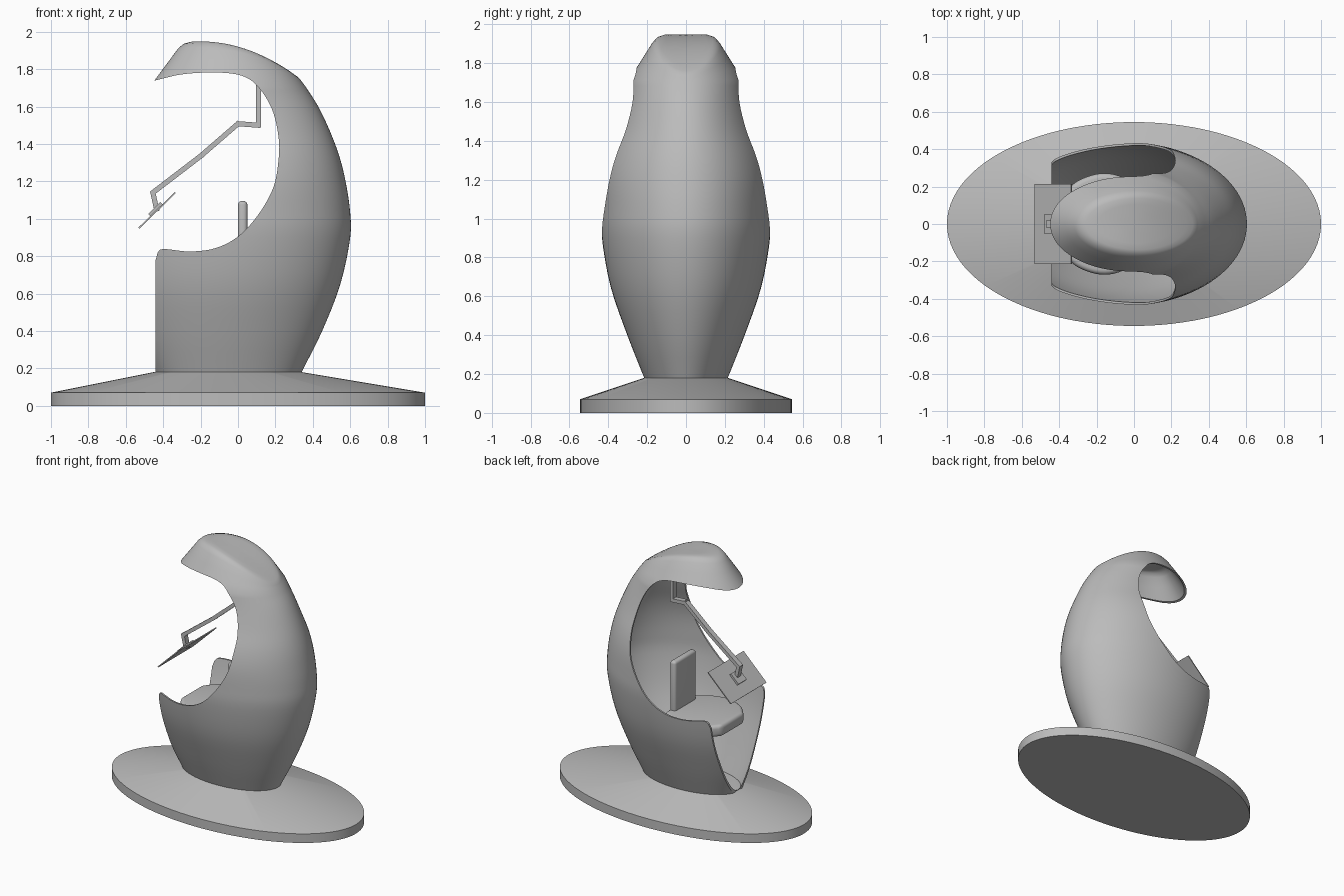
import bpy, bmesh, math
from mathutils import Vector

if "Cube" in bpy.data.objects:
    bpy.data.objects.remove(bpy.data.objects["Cube"], do_unlink=True)

# One plain grey for everything
grey = bpy.data.materials.new("plain_grey")
grey.use_nodes = True
grey.diffuse_color = (0.5, 0.5, 0.5, 1)
grey.node_tree.nodes["Principled BSDF"].inputs["Base Color"].default_value = (0.5, 0.5, 0.5, 1)

CX = -0.055     # centre of the shell's elliptical sections
SEG = 96


def smooth_path(points, steps):
    """Catmull-Rom curve through points of any dimension."""
    pts = [Vector(p) for p in points]
    pts = [2 * pts[0] - pts[1]] + pts + [2 * pts[-1] - pts[-2]]
    out = []
    for a, b, c, d in zip(pts, pts[1:], pts[2:], pts[3:]):
        for i in range(steps):
            t = i / steps
            out.append(0.5 * (2 * b + (c - a) * t + (2 * a - 5 * b + 4 * c - d) * t ** 2
                              + (3 * b - a - 3 * c + d) * t ** 3))
    return out + [pts[-2]]


def finish(name, bm):
    bmesh.ops.recalc_face_normals(bm, faces=bm.faces)
    mesh = bpy.data.meshes.new(name)
    bm.to_mesh(mesh)
    bm.free()
    mesh.materials.append(grey)
    obj = bpy.data.objects.new(name, mesh)
    bpy.context.collection.objects.link(obj)
    return obj


def activate(obj):
    bpy.ops.object.select_all(action='DESELECT')
    obj.select_set(True)
    bpy.context.view_layer.objects.active = obj


def smooth(obj, angle=35):
    activate(obj)
    for mod in list(obj.modifiers):
        bpy.ops.object.modifier_apply(modifier=mod.name)
    bpy.ops.object.shade_smooth_by_angle(angle=math.radians(angle))


def loft(bm, rings):
    """Skin a list of closed rings; returns the vertex rings."""
    rows = [[bm.verts.new(p) for p in ring] for ring in rings]
    for low, high in zip(rows, rows[1:]):
        for i in range(len(low)):
            j = (i + 1) % len(low)
            bm.faces.new((low[i], low[j], high[j], high[i]))
    return rows


def ellipse(cx, a, b, z):
    return [Vector((cx + a * math.cos(t), b * math.sin(t), z))
            for t in (2 * math.pi * i / SEG for i in range(SEG))]


def prism(name, outline, to_point, depth):
    """Extrude a flat outline by a depth vector."""
    bm = bmesh.new()
    face = bm.faces.new([bm.verts.new(to_point(*p)) for p in outline])
    ext = bmesh.ops.extrude_face_region(bm, geom=[face])
    bmesh.ops.translate(bm, vec=depth,
                        verts=[v for v in ext["geom"] if isinstance(v, bmesh.types.BMVert)])
    return finish(name, bm)


def bar(name, start, end, thick, width):
    """Rectangular bar between two (x, z) points, centred on y = 0."""
    s, e = Vector(start), Vector(end)
    d = (e - s).normalized()
    n = Vector((-d.y, d.x)) * thick / 2
    return prism(name, [s + n, e + n, e - n, s - n],
                 lambda x, z: (x, -width / 2, z), (0, width, 0))


def bevel(obj, width, segments=4):
    mod = obj.modifiers.new("rounding", 'BEVEL')
    mod.width, mod.segments, mod.limit_method = width, segments, 'ANGLE'
    smooth(obj)


# Base: elliptical plinth with a sloping top
bm = bmesh.new()
rows = loft(bm, [ellipse(0, 1, 0.545, 0), ellipse(0, 1, 0.545, 0.07),
                 ellipse(CX, 0.395, 0.215, 0.18)])
bm.faces.new(rows[0])
bm.faces.new(rows[-1])
smooth(finish("base", bm), 15)

# Shell: body sections as (z, half length, half width)
sections = [(0.18, 0.395, 0.215), (0.4, 0.505, 0.302), (0.65, 0.602, 0.388), (0.9, 0.655, 0.433),
            (1.05, 0.653, 0.437), (1.2, 0.63, 0.43), (1.33, 0.598, 0.402), (1.465, 0.548, 0.352),
            (1.6, 0.484, 0.313), (1.71, 0.414, 0.293)]
rings = [ellipse(CX, a, b, z) for z, a, b in smooth_path(sections, 4)]


def hood_point(t, z):
    return Vector((CX + (0.395 - 0.74 * (z - 1.735)) * math.cos(t),
                   (0.28 - 0.63 * (z - 1.735)) * math.sin(t), z))


def dome(x):
    return 1.948 - 0.7 * (x + 0.2) ** 2


# Hood: tapering sides that meet a domed cap through a soft edge
angles = [2 * math.pi * i / SEG for i in range(SEG)]
rim = []
for t in angles:
    z = 1.85
    for _ in range(40):
        z = dome(hood_point(t, z).x)
    rim.append(hood_point(t, z))


def cap_ring(s):
    return [Vector((p.x * s, p.y * s, dome(p.x * s))) for p in rim]


sides = [[hood_point(t, 1.71 + k * (p.z - 1.71)) for t, p in zip(angles, rim)]
         for k in (0.3, 0.6, 0.86)]
inner = cap_ring(0.86)
edge = [p * 0.5 + (a + b) * 0.25 for p, a, b in zip(rim, sides[-1], inner)]
rings += sides + [edge, inner] + [cap_ring(s) for s in (0.65, 0.4, 0.15)]
bm = bmesh.new()
rows = loft(bm, rings)
bm.faces.new(rows[-1])
shell = finish("shell", bm)
solid = shell.modifiers.new("wall", 'SOLIDIFY')
solid.thickness, solid.offset = 0.012, -1

# Opening: side profile cut straight through the shell
opening = smooth_path([(-0.46, 1.735), (-0.3, 1.772), (-0.12, 1.782), (0.02, 1.765), (0.107, 1.706),
                       (0.18, 1.59), (0.215, 1.45), (0.218, 1.33), (0.19, 1.17), (0.107, 1.02),
                       (0, 0.905), (-0.12, 0.843), (-0.257, 0.825), (-0.39, 0.838),
                       (-0.425, 0.825), (-0.44, 0.78)], 5)
opening += [Vector((-0.44, 0.1)), Vector((-1, 0.1)), Vector((-1, 1.735))]
cutter = prism("opening_cutter", opening, lambda x, z: (x, -1, z), (0, 2, 0))
cutter.hide_render = True
cut = shell.modifiers.new("opening", 'BOOLEAN')
cut.operation, cut.solver, cut.object = 'DIFFERENCE', 'EXACT', cutter
smooth(shell)
bpy.data.objects.remove(cutter, do_unlink=True)

# Seat cushion: rounded outline mirrored across y
half = smooth_path([(-0.4, 0.13), (-0.31, 0.225), (-0.18, 0.27), (-0.06, 0.25), (0.06, 0.17)], 5)
outline = [tuple(p) for p in half] + [(p.x, -p.y) for p in reversed(half)]
bevel(prism("seat", outline, lambda x, y: (x, y, 0.63), (0, 0, 0.09)), 0.03)

# Backrest
bevel(bar("backrest", (0.025, 0.66), (0.025, 1.095), 0.05, 0.26), 0.02)

# Jointed arm hanging from the hood
joints = [(0.11, 1.76), (0.11, 1.5), (0, 1.508), (-0.2, 1.335), (-0.455, 1.14), (-0.435, 1.05)]
for i, (p, q) in enumerate(zip(joints, joints[1:])):
    p, q = Vector(p), Vector(q)
    ext = (q - p).normalized() * 0.01
    bar(f"arm_link_{i + 1}", p - ext * (i > 0), q + ext, 0.027, 0.04)

# Tilted screen and its mounting plate
bar("screen", (-0.53, 0.95), (-0.335, 1.14), 0.008, 0.43)
bar("screen_mount", (-0.475, 1.02), (-0.41, 1.083), 0.016, 0.1)
